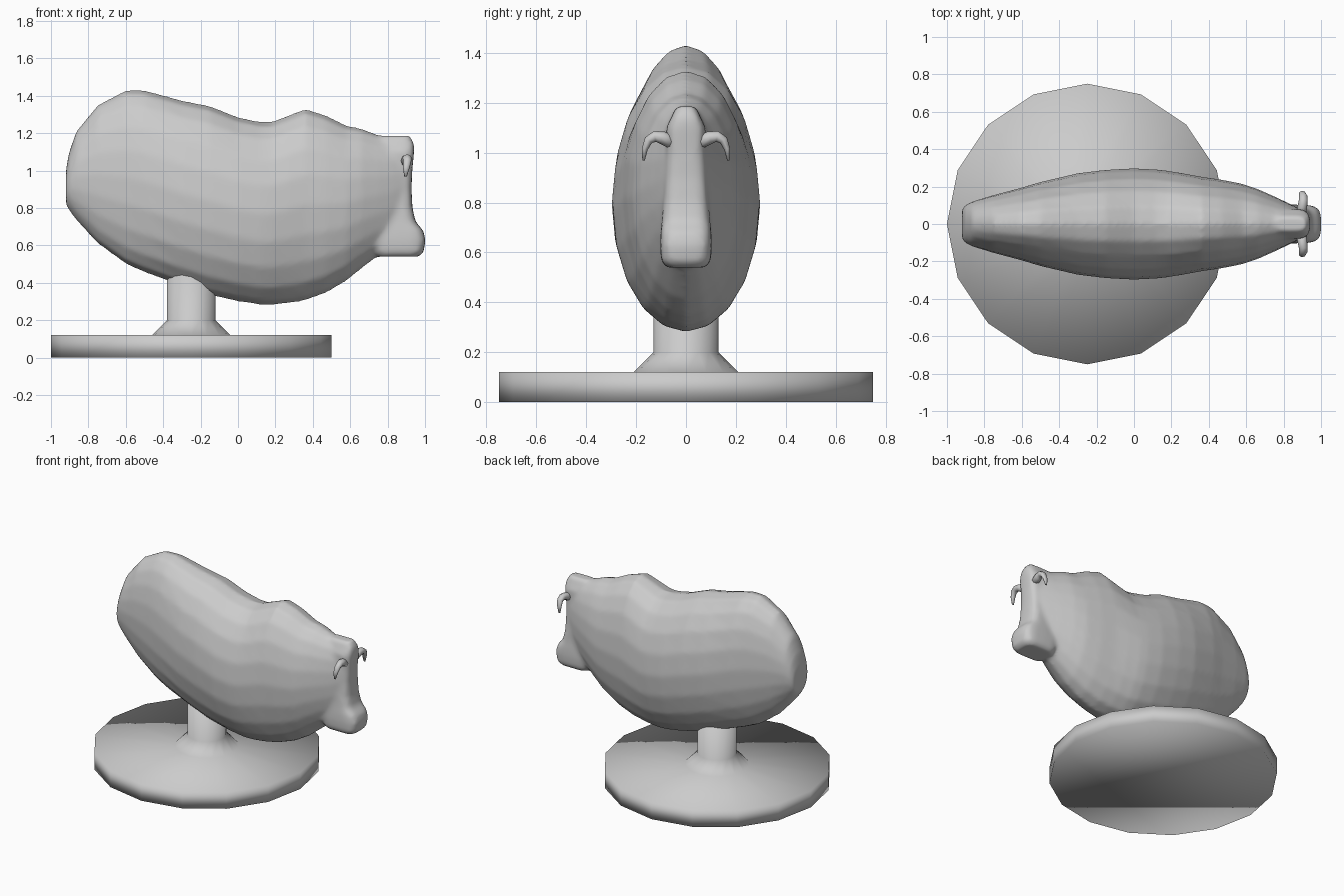
import bpy, bmesh
from math import sin, cos, pi, hypot
from mathutils import Vector

if "Cube" in bpy.data.objects:
    bpy.data.objects.remove(bpy.data.objects["Cube"])


def loft(bm, rings):
    """Skin closed rings of points and cap both ends."""
    rows = [[bm.verts.new(p) for p in ring] for ring in rings]
    n = len(rows[0])
    for a, b in zip(rows, rows[1:]):
        for i in range(n):
            j = (i + 1) % n
            bm.faces.new((a[i], a[j], b[j], b[i]))
    bm.faces.new(rows[0][::-1])
    bm.faces.new(rows[-1])


def oval(center, u, v, n, power=1.0):
    """Superellipse ring spanned by the vectors u and v."""
    def s(t):
        return (1 if t > 0 else -1) * abs(t) ** power
    c, u, v = Vector(center), Vector(u), Vector(v)
    return [c + u * s(cos(2 * pi * i / n)) + v * s(sin(2 * pi * i / n)) for i in range(n)]


def finish(name, bm):
    bmesh.ops.recalc_face_normals(bm, faces=bm.faces)
    me = bpy.data.meshes.new(name)
    bm.to_mesh(me)
    bm.free()
    for p in me.polygons:
        p.use_smooth = True
    ob = bpy.data.objects.new(name, me)
    bpy.context.collection.objects.link(ob)
    return ob


# Body: oval sections along x (x, bottom z, top z, half width)
body = [(-.92, .82, 1.0, .08), (-.905, .79, 1.09, .10), (-.865, .735, 1.21, .12),
        (-.75, .61, 1.35, .155), (-.6, .50, 1.43, .195), (-.5, .455, 1.43, .225),
        (-.3, .383, 1.375, .272), (-.15, .333, 1.345, .29), (0, .30, 1.285, .298),
        (.12, .282, 1.26, .292), (.18, .282, 1.26, .285), (.27, .29, 1.295, .27),
        (.36, .305, 1.33, .253), (.47, .345, 1.295, .237), (.58, .41, 1.24, .215),
        (.66, .475, 1.225, .188), (.75, .545, 1.19, .148), (.83, .60, 1.17, .11),
        (.88, .68, 1.14, .085)]
bm = bmesh.new()
loft(bm, [oval((x, 0, (b + t) / 2), (0, w, 0), (0, 0, (t - b) / 2), 20) for x, b, t, w in body])

# Head and snout: rounded-box sections up z (z, back x, front x, half width)
head = [(.54, .74, .97, .08), (.565, .73, .993, .10), (.63, .70, 1.003, .104), (.68, .70, .99, .102),
        (.725, .70, .95, .098), (.80, .70, .933, .093), (.90, .70, .928, .086), (1.0, .70, .932, .08),
        (1.10, .70, .942, .08), (1.14, .72, .942, .06), (1.185, .76, .92, .04)]
loft(bm, [oval(((b + f) / 2, 0, z), ((f - b) / 2, 0, 0), (0, w, 0), 24, .5) for z, b, f, w in head])
ob = finish("body_and_head", bm)
m = ob.modifiers.new("blend", 'REMESH')
m.mode, m.voxel_size, m.use_smooth_shade = 'VOXEL', .015, True
m = ob.modifiers.new("soften", 'SMOOTH')
m.factor, m.iterations = .5, 6

# Ears: flattened tapered loops drooping outward (x, y, z, half depth, half thickness)
path = [(.895, .05, 1.04, .028, .028), (.90, .095, 1.06, .026, .026), (.905, .125, 1.065, .024, .022),
        (.905, .15, 1.05, .022, .018), (.90, .165, 1.015, .018, .012), (.896, .170, .968, .007, .005)]
for side in (1, -1):
    rings = []
    for i, (x, y, z, rx, rt) in enumerate(path):
        a, b = path[max(i - 1, 0)], path[min(i + 1, len(path) - 1)]
        dy, dz = b[1] - a[1], b[2] - a[2]
        k = rt / hypot(dy, dz)
        rings.append(oval((x, side * y, z), (rx, 0, 0), (0, -side * dz * k, dy * k), 8))
    bm = bmesh.new()
    loft(bm, rings)
    finish("ear_right" if side > 0 else "ear_left", bm)

# Stand: sixteen-sided disc with flared post
bm = bmesh.new()
profile = [(.75, 0), (.75, .12), (.21, .12), (.13, .20), (.13, .45)]
loft(bm, [oval((-.25, 0, z), (r, 0, 0), (0, r, 0), 16) for r, z in profile])
finish("stand", bm)
